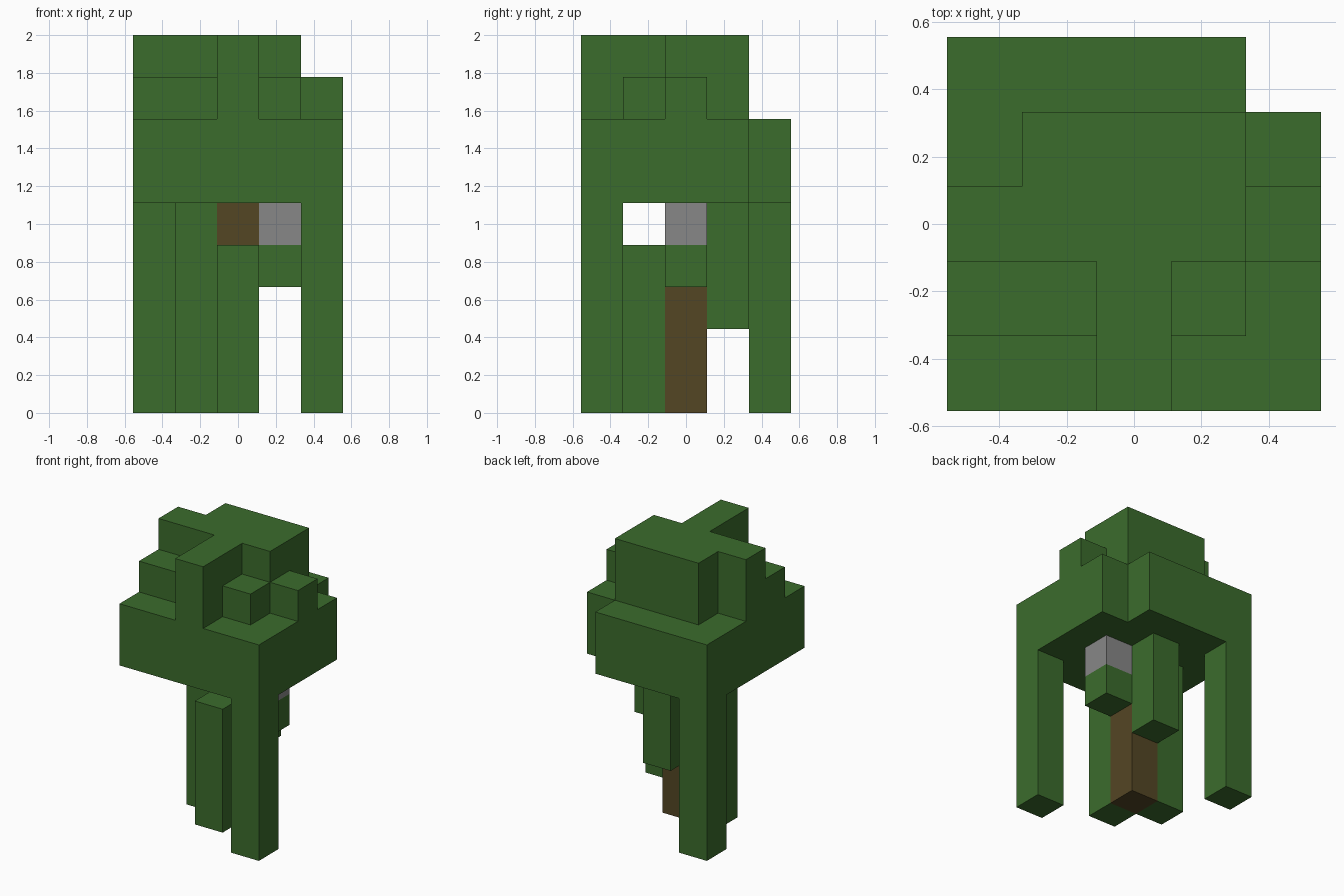
import bpy, bmesh
from mathutils import Vector

cube = bpy.data.objects.get("Cube")
if cube:
    bpy.data.objects.remove(cube)

U = 2 / 9  # edge of one block


def make_material(name, srgb):
    linear = [((c / 255 + 0.055) / 1.055) ** 2.4 for c in srgb]
    mat = bpy.data.materials.new(name)
    mat.use_nodes = True
    mat.diffuse_color = (*linear, 1)
    mat.node_tree.nodes["Principled BSDF"].inputs["Base Color"].default_value = (*linear, 1)
    return mat


LEAF = make_material("leaf green", (59, 108, 44))
BARK = make_material("bark brown", (84, 70, 36))
STONE = make_material("pod grey", (135, 135, 135))


def box(x0, x1, y0, y1, z0, z1):
    """Block cells in the given inclusive ranges."""
    return {(x, y, z) for x in range(x0, x1 + 1)
            for y in range(y0, y1 + 1) for z in range(z0, z1 + 1)}


# Every part as a set of blocks, counted from the front -x corner
parts = {
    # Trunk and the pod hanging on its side
    "trunk": (BARK, box(2, 2, 2, 2, 0, 4)),
    "pod": (STONE, box(3, 3, 2, 2, 4, 4)),
    "pod_leaf": (LEAF, box(3, 3, 2, 2, 3, 3)),
    # Vines on the trunk
    "front_vine": (LEAF, box(2, 2, 1, 1, 0, 3)),
    "right_vine": (LEAF, box(1, 1, 2, 2, 0, 4)),
    "back_vine": (LEAF, box(2, 2, 3, 3, 2, 4)),
    # Vines hanging from two canopy corners
    "front_corner_vine": (LEAF, box(4, 4, 0, 0, 0, 4)),
    "back_corner_vine": (LEAF, box(0, 0, 4, 4, 0, 4)),
    # Broad canopy with one missing corner
    "canopy": (LEAF, box(0, 4, 0, 4, 5, 6) - box(4, 4, 4, 4, 5, 6)),
    # Raised crown and its low shoulders
    "crown": (LEAF, box(1, 3, 3, 3, 7, 8) | box(0, 3, 2, 2, 7, 8) | box(2, 2, 0, 1, 7, 8)),
    "crown_shoulders": (LEAF, box(0, 1, 1, 1, 7, 7) | box(3, 3, 1, 1, 7, 7)
                        | box(4, 4, 2, 2, 7, 7)),
}
filled = set().union(*(cells for _, cells in parts.values()))


def build(name, mat, cells):
    """Make one part from its exposed block faces."""
    bm = bmesh.new()
    for cell in sorted(cells):
        centre = Vector((cell[0] - 2, cell[1] - 2, cell[2] + 0.5)) * U
        for axis in range(3):
            for sign in (-1, 1):
                n = Vector((0, 0, 0))
                n[axis] = sign
                if tuple(int(c + d) for c, d in zip(cell, n)) in filled:
                    continue
                a = Vector((0, 0, 0))
                a[(axis + 1) % 3] = 1
                b = n.cross(a)
                corners = (-a - b, a - b, a + b, b - a)
                bm.faces.new([bm.verts.new(centre + (n + c) * U / 2) for c in corners])
    bmesh.ops.remove_doubles(bm, verts=bm.verts, dist=0.001)
    mesh = bpy.data.meshes.new(name)
    bm.to_mesh(mesh)
    bm.free()
    mesh.materials.append(mat)
    bpy.context.collection.objects.link(bpy.data.objects.new(name, mesh))


for name, (mat, cells) in parts.items():
    build(name, mat, cells)
